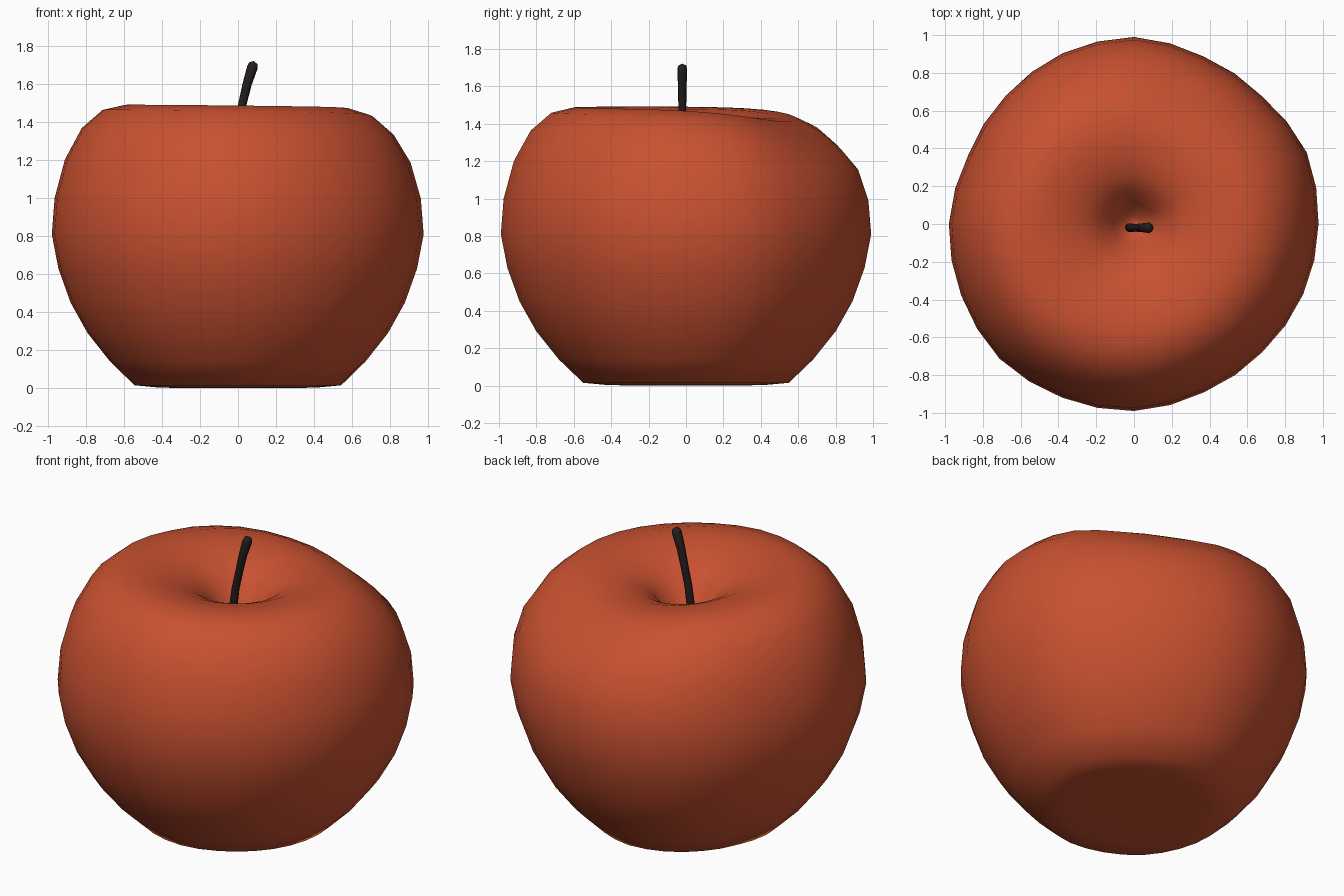
import bpy, math
from mathutils import Vector

if "Cube" in bpy.data.objects:
    bpy.data.objects.remove(bpy.data.objects["Cube"])


def material(name, rgb):
    m = bpy.data.materials.new(name)
    m.diffuse_color = (*rgb, 1)
    m.use_nodes = True
    m.node_tree.nodes["Principled BSDF"].inputs["Base Color"].default_value = m.diffuse_color
    return m


def skin(name, rings, first, last, mat):
    """Bridge equal-sized rings, closing each end with a pole vertex."""
    n = len(rings[0])
    verts = [v for r in rings for v in r] + [first, last]
    a, b = len(verts) - 2, len(verts) - 1
    faces = []
    for j in range(n):
        k = (j + 1) % n
        faces.append((a, k, j))
        for i in range(len(rings) - 1):
            faces.append((i * n + j, i * n + k, (i + 1) * n + k, (i + 1) * n + j))
        o = (len(rings) - 1) * n
        faces.append((o + j, o + k, b))
    me = bpy.data.meshes.new(name)
    me.from_pydata(verts, [], faces)
    me.materials.append(mat)
    me.polygons.foreach_set("use_smooth", [True] * len(me.polygons))
    ob = bpy.data.objects.new(name, me)
    bpy.context.collection.objects.link(ob)
    return ob


red = material("apple red", (0.58, 0.082, 0.03))
dark = material("stem dark brown", (0.017, 0.013, 0.012))

# Apple body: profile of radius, height and how far the back shoulder sags
profile = [(.25, 0, 0), (.42, .003, 0), (.55, .015, 0), (.68, .14, 0), (.80, .29, 0),
           (.89, .45, 0), (.955, .63, 0), (.99, .81, 0), (.975, 1.0, .01),
           (.92, 1.2, .05), (.83, 1.36, .11), (.72, 1.455, .11), (.60, 1.485, .07),
           (.48, 1.475, .045), (.36, 1.445, .025), (.26, 1.40, .01), (.18, 1.34, 0),
           (.11, 1.24, 0), (.05, 1.16, 0)]
# Uneven girth around the body, every 22.5 degrees from +x
girth = [.987, 1.0, .967, .97, 1.0, .99, .97, .96, .99, 1.0, 1.018, 1.005, 1.0, .975, .97, .98]
SIDES = 32
body = []
for r, z, sag in profile:
    ring = []
    for j in range(SIDES):
        t = 2 * math.pi * j / SIDES
        g = (girth[j // 2] + girth[(j + 1) // 2 % 16]) / 2
        d = (math.degrees(t) - 70 + 180) % 360 - 180
        dip = sag * (math.exp(-(d / 50) ** 2) - .1 * math.cos(t - math.radians(200)))
        ring.append((r * g * math.cos(t), r * g * math.sin(t), z - dip))
    body.append(ring)
skin("apple_body", body, (0, 0, 0), (0, 0, 1.14), red)

# Stem: tapered tube along a gentle curve, rounded at the tip
path = [(-.025, 1.10, .025), (-.02, 1.25, .023), (-.003, 1.38, .022), (.022, 1.49, .022),
        (.048, 1.60, .024), (.076, 1.69, .028), (.081, 1.71, .022)]
stem = []
for i, (x, z, r) in enumerate(path):
    p, q = path[max(i - 1, 0)], path[min(i + 1, len(path) - 1)]
    along = Vector((q[0] - p[0], 0, q[1] - p[1])).normalized()
    side = Vector((0, 1, 0)).cross(along)
    stem.append([Vector((x, -.02, z)) + r * (math.cos(a) * side + math.sin(a) * Vector((0, 1, 0)))
                 for a in (2 * math.pi * j / 10 for j in range(10))])
skin("stem", stem, (-.025, -.02, 1.10), (.083, -.02, 1.722), dark)
